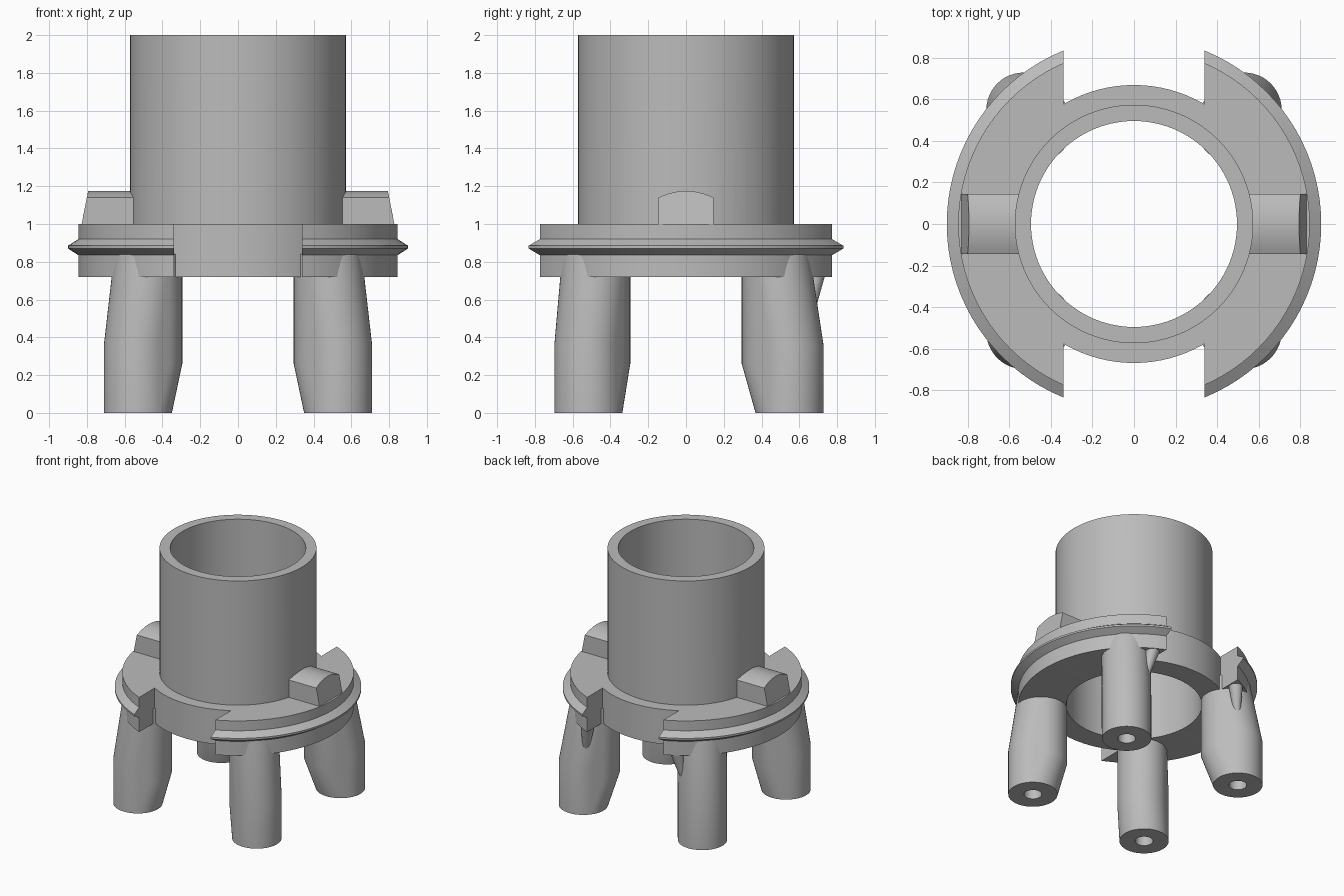
import bpy, bmesh
from math import sin, cos, pi
from mathutils import Vector

if "Cube" in bpy.data.objects:
    bpy.data.objects.remove(bpy.data.objects["Cube"])

grey = bpy.data.materials.new("plain_grey")
grey.use_nodes = True
COLOUR = (0.5, 0.5, 0.5, 1)
grey.diffuse_color = COLOUR
grey.node_tree.nodes["Principled BSDF"].inputs["Base Color"].default_value = COLOUR


def finish(name, bm):
    bmesh.ops.recalc_face_normals(bm, faces=bm.faces)
    mesh = bpy.data.meshes.new(name)
    bm.to_mesh(mesh)
    bm.free()
    mesh.materials.append(grey)
    ob = bpy.data.objects.new(name, mesh)
    bpy.context.collection.objects.link(ob)
    return ob


def activate(ob):
    bpy.ops.object.select_all(action='DESELECT')
    ob.select_set(True)
    bpy.context.view_layer.objects.active = ob


def smooth(ob, angle=0.45):
    activate(ob)
    bpy.ops.object.shade_smooth_by_angle(angle=angle)


def combine(ob, other, operation):
    mod = ob.modifiers.new("cut", 'BOOLEAN')
    mod.object, mod.operation, mod.solver = other, operation, 'EXACT'
    activate(ob)
    bpy.ops.object.modifier_apply(modifier=mod.name)
    bpy.data.objects.remove(other)


def circle(x, y, z, r, n=48):
    return [Vector((x + r * cos(2 * pi * i / n), y + r * sin(2 * pi * i / n), z))
            for i in range(n)]


def lathe(name, profile, n=96):
    """Closed (radius, z) profile revolved around z."""
    bm = bmesh.new()
    rings = [[bm.verts.new(p) for p in circle(0, 0, z, r, n)] for r, z in profile]
    for a, b in zip(rings, rings[1:] + rings[:1]):
        for i in range(n):
            j = (i + 1) % n
            bm.faces.new((a[i], a[j], b[j], b[i]))
    return finish(name, bm)


def hull(name, points):
    bm = bmesh.new()
    for p in points:
        bm.verts.new(p)
    res = bmesh.ops.convex_hull(bm, input=bm.verts)
    spare = {v for v in res["geom_interior"] if isinstance(v, bmesh.types.BMVert)}
    bmesh.ops.delete(bm, geom=list(spare), context='VERTS')
    bmesh.ops.dissolve_limit(bm, angle_limit=0.002, verts=bm.verts, edges=bm.edges)
    return finish(name, bm)


# Flange with a pointed rim, slotted at front and back
LOW, HIGH = 0.72, 1.0
flange = lathe("flange", [(0.53, LOW), (0.845, LOW), (0.845, 0.835), (0.9, 0.87),
                          (0.9, 0.885), (0.845, 0.92), (0.845, HIGH), (0.53, HIGH)])
slot = hull("slot_cutter", [(x, y, z) for x in (-0.34, 0.34)
                            for y in (-1, 1) for z in (0.5, 1.2)])
combine(flange, slot, 'DIFFERENCE')

# Tube and its collar, joined to the flange
body = lathe("tube_and_flange", [(0.495, LOW), (0.668, LOW), (0.668, HIGH),
                                 (0.573, HIGH), (0.573, 2), (0.495, 2)])
combine(body, flange, 'UNION')
smooth(body)

# Side lugs with arched tops and sloping outer faces
for side, label in ((1, "left"), (-1, "right")):
    arch = [(0.145 * t / 6, 1.175 - 0.035 * (t / 6) ** 2) for t in range(-6, 7)]
    points = []
    for y, z in arch + [(-0.145, 0.99), (0.145, 0.99)]:
        outer = 0.828 - 0.2 * (z - HIGH)
        points += [(side * 0.54, y, z), (side * outer, y, z)]
    smooth(hull(label + "_lug", points), 0.3)

# Legs: straight foot blending into an upper post set further in
for side, label in ((1, "left"), (-1, "right")):
    for end, foot_y, top_y in (("front", -0.517, -0.475), ("back", 0.548, 0.475)):
        foot_x, top_x, r = side * 0.53, side * 0.475, 0.18
        leg = hull(f"{end}_{label}_leg",
                   circle(foot_x, foot_y, 0, r) + circle(foot_x, foot_y, 0.36, r)
                   + circle(top_x, top_y, 0.26, r) + circle(top_x, top_y, 0.84, r))
        bore = hull("bore_cutter", circle(foot_x, foot_y, -0.1, 0.065, 32)
                    + circle(foot_x, foot_y, 0.45, 0.065, 32))
        combine(leg, bore, 'DIFFERENCE')
        smooth(leg)

    # Pointed gusset under each back corner of the flange
    gusset = hull(f"back_{label}_gusset",
                  circle(side * 0.395, 0.685, 0.73, 0.052, 24)
                  + circle(side * 0.45, 0.64, 0.43, 0.012, 24))
    smooth(gusset)
